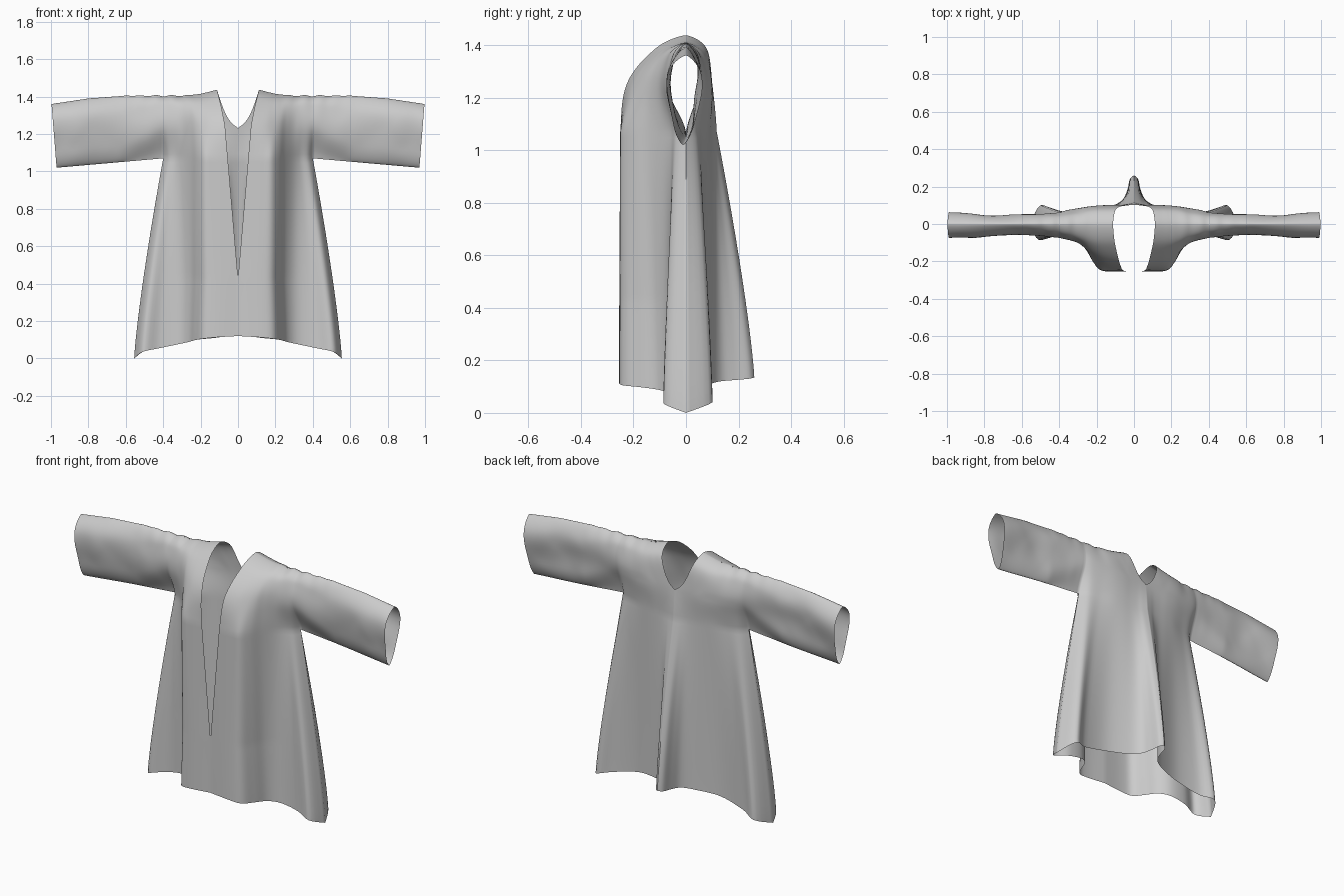
import bpy, bmesh, math
from mathutils import Vector, noise

if "Cube" in bpy.data.objects:
    bpy.data.objects.remove(bpy.data.objects["Cube"])

# Cross-section controls, running from the centre line to the side seam
FRONT = dict(
    sign=-1,
    hem_x=[0, .12, .19, .23, .265, .325, .42, .51, .555],
    hem_y=[-.25, -.255, -.24, -.175, -.105, -.065, -.06, -.085, 0],
    hem_z=[.12, .113, .105, .098, .088, .075, .055, .035, 0],
    arm_x=[0, .09, .145, .188, .228, .275, .32, .37, .40],
    yoke=[[-.25, -.25, -.245, -.205, -.145, -.092, -.058, -.036, 0],
          [-.225, -.21, -.19, -.165, -.13, -.1, -.085, -.075, -.068],
          [-.115, -.11, -.105, -.097, -.088, -.078, -.068, -.06, -.055],
          [0] * 9],
    sleeve=[[0, -.04, -.055, 0], [-.01, -.055, -.078, 0]])
BACK = dict(
    sign=1,
    hem_x=[0, .022, .035, .06, .125, .26, .41, .50, .555],
    hem_y=[.26, .24, .185, .13, .092, .056, .065, .1, 0],
    hem_z=[.135, .13, .125, .12, .11, .095, .06, .04, 0],
    arm_x=[0, .03, .06, .10, .16, .22, .29, .36, .40],
    yoke=[[.117, .11, .102, .096, .09, .08, .06, .04, 0],
          [.1, .1, .1, .1, .1, .095, .085, .07, .055],
          [.078, .078, .077, .075, .07, .065, .06, .055, .05],
          [0] * 9],
    sleeve=[[0, .03, .045, 0], [-.01, .035, .055, 0]])
SHOULDER = [(.11, 1.437), (.2, 1.415), (.3, 1.405), (.45, 1.405), (.6, 1.405), (.8, 1.39), (1, 1.36)]


def smooth(vals, f):
    """Catmull-Rom value through evenly spaced numbers, f in 0..1."""
    n = len(vals) - 1
    i = min(int(f * n), n - 1)
    t = f * n - i
    a, b, c, d = (vals[max(0, min(n, i + k))] for k in (-1, 0, 1, 2))
    return b + .5 * t * (c - a + t * (2 * a - 5 * b + 4 * c - d + t * (3 * (b - c) + d - a)))


def linear(pts, x):
    for (x0, y0), (x1, y1) in zip(pts, pts[1:]):
        if x <= x1:
            return y0 + (y1 - y0) * max(0, (x - x0) / (x1 - x0))
    return pts[-1][1]


def neck_edge(p, z):
    """Half width of the front slit or of the rounded back neckline."""
    if p['sign'] < 0:
        return linear([(.43, 0), (1.25, .07), (1.34, .088), (1.437, .112)], z)
    return .112 * math.sqrt(max(0, min(1, (z - 1.24) / .197)))


def top_z(x):
    ripple = .004 * math.sin(x * 75) * math.exp(-((x - .4) / .14) ** 2)
    return linear(SHOULDER, x) + ripple


def wrinkle(p, x, z, w):
    """Soft diagonal creases, fading to nothing at the seams."""
    n = noise.noise(Vector((x * 5 + z * 4, z * 5 - x * 4, p['sign'] * 3.3)))
    return .012 * n * math.sin(math.pi * w) * min(1, max(0, (x - .12) / .15))


def body_point(p, s, v):
    g = v ** 1.25
    hx, ax = smooth(p['hem_x'], s), smooth(p['arm_x'], s)
    z = smooth(p['hem_z'], s) * (1 - v) + 1.07 * v
    side = .555 + (.40 - .555) * g
    x = hx + (ax - hx) * g
    edge = neck_edge(p, z)
    y = smooth(p['hem_y'], s) * (1 - g) + smooth(p['yoke'][0], s) * g
    return (edge + x * (side - edge) / side, y, z)


def yoke_point(p, s, tau):
    ax = smooth(p['arm_x'], s)
    w = math.sin(math.pi / 2 * tau)
    z = 1.07 + (top_z(.11 + .29 * ax / .4) - 1.07) * w
    edge = neck_edge(p, z)
    x = edge + ax * (.4 - edge) / .4
    y = smooth([smooth(row, s) for row in p['yoke']], tau)
    return (x, y + wrinkle(p, x, z, tau), z)


def sleeve_point(p, f, tau):
    # section rounds out at the bottom away from the armpit
    k = min(1, f * 2.5)
    w = math.sin(math.pi / 2 * tau) * (1 - k) + .5 * (1 - math.cos(math.pi * tau)) * k
    x = .4 + f * (.57 + .027 * w)
    zb = 1.07 - .05 * f
    z = zb + (top_z(.4 + f * .597) - zb) * w
    root = [row[-1] for row in p['yoke']]
    rows = [root] + p['sleeve']
    y = smooth([smooth([r[c] for r in rows], f) for c in range(4)], tau)
    return (x, y + wrinkle(p, x, z, tau), z)


def add_grid(bm, func, p, nu, nv):
    g = [[bm.verts.new(func(p, i / nu, j / nv)) for j in range(nv + 1)] for i in range(nu + 1)]
    for i in range(nu):
        for j in range(nv):
            q = [g[i][j], g[i + 1][j], g[i + 1][j + 1], g[i][j + 1]]
            bm.faces.new(q if p['sign'] < 0 else q[::-1])


# Half of the robe: front and back body, yoke and sleeve, sewn along the seams
bm = bmesh.new()
for panel in (FRONT, BACK):
    add_grid(bm, body_point, panel, 40, 44)
    add_grid(bm, yoke_point, panel, 40, 24)
    add_grid(bm, sleeve_point, panel, 44, 24)
bmesh.ops.remove_doubles(bm, verts=bm.verts, dist=.0004)
mesh = bpy.data.meshes.new("open_robe")
bm.to_mesh(mesh)
bm.free()
robe = bpy.data.objects.new("open_robe", mesh)
bpy.context.collection.objects.link(robe)

# Mirror to the other half
mirror = robe.modifiers.new("mirror", 'MIRROR')
mirror.merge_threshold = .0005
bpy.context.view_layer.objects.active = robe
robe.select_set(True)
bpy.ops.object.modifier_apply(modifier="mirror")
bpy.ops.object.shade_smooth_by_angle(angle=math.radians(60))
